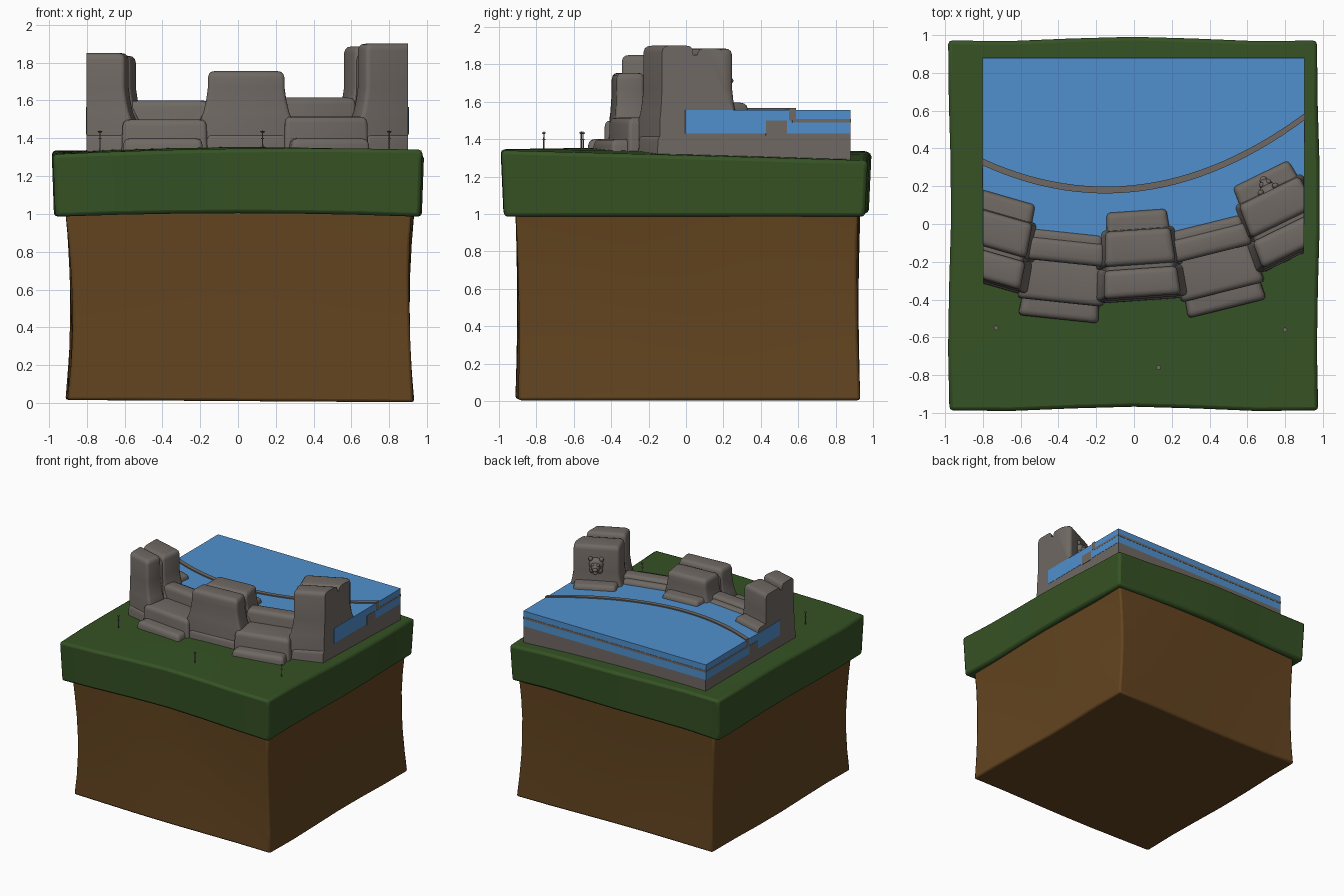
import bpy, bmesh, math
from mathutils import Matrix, Vector

if "Cube" in bpy.data.objects:
    bpy.data.objects.remove(bpy.data.objects["Cube"])

X0, X1 = -0.80, 0.90   # cut planes at the sides of the fountain


def material(name, rgb):
    m = bpy.data.materials.new(name)
    m.diffuse_color = (*rgb, 1)
    m.use_nodes = True
    m.node_tree.nodes["Principled BSDF"].inputs["Base Color"].default_value = m.diffuse_color
    return m


GRASS = material("grass", (0.036, 0.085, 0.018))
DIRT = material("dirt", (0.125, 0.058, 0.014))
STONE = material("stone", (0.16, 0.14, 0.125))
WATER = material("water", (0.08, 0.28, 0.62))


def finish(bm, name, mat, angle=35):
    bmesh.ops.recalc_face_normals(bm, faces=bm.faces)
    me = bpy.data.meshes.new(name)
    bm.to_mesh(me)
    bm.free()
    me.materials.append(mat)
    ob = bpy.data.objects.new(name, me)
    bpy.context.collection.objects.link(ob)
    bpy.ops.object.select_all(action='DESELECT')
    ob.select_set(True)
    bpy.context.view_layer.objects.active = ob
    bpy.ops.object.shade_smooth_by_angle(angle=math.radians(angle))
    return ob


def wobbly_block(name, mat, warp, bevel):
    """Subdivided unit cube (coordinates -1..1) reshaped by warp."""
    bm = bmesh.new()
    bmesh.ops.create_cube(bm, size=2)
    bmesh.ops.subdivide_edges(bm, edges=bm.edges[:], cuts=5, use_grid_fill=True)
    for v in bm.verts:
        v.co = warp(*v.co)
    ob = finish(bm, name, mat)
    b = ob.modifiers.new("soft_edges", 'BEVEL')
    b.width, b.segments, b.limit_method, b.angle_limit = bevel, 2, 'ANGLE', math.radians(50)


def dirt_warp(x, y, z):
    pinch = 0.025 * (1 - z * z)
    return Vector((0.01 + x * (0.915 - pinch) + 0.008 * math.sin(4 * y + 2 * z),
                   0.01 + y * (0.915 - pinch * 0.4) + 0.008 * math.sin(3 * x + z),
                   0.51 + 0.5 * z - 0.006 * x * (z < 0)))


def grass_warp(x, y, z):
    t = (z + 1) / 2
    u, v = (x + 1) / 2, (y + 1) / 2
    top = (1 - v) * (1.315 * (1 - u) + 1.34 * u) + v * (1.335 * (1 - u) + 1.285 * u)
    top += 0.035 * (1 - x * x) * (1 - 0.5 * y * y)
    low = 0.985 + 0.03 * (1 - x * x) * (1 - 0.4 * y * y)
    return Vector((x * (0.965 + 0.012 * t) + 0.008 * math.sin(4 * y + 1),
                   y * (0.965 + 0.015 * t) + 0.012 * math.cos(4 * x),
                   low + (top - low) * t))


wobbly_block("dirt_block", DIRT, dirt_warp, 0.015)
wobbly_block("grass_slab", GRASS, grass_warp, 0.02)


# Basin layers bounded in front and behind by curves over x
def slab(name, mat, front, back, z0, z1, x0=X0, x1=X1, n=28):
    bm = bmesh.new()
    xs = [x0 + (x1 - x0) * i / n for i in range(n + 1)]
    outline = [(x, front(x)) for x in xs] + [(x, back(x)) for x in reversed(xs)]
    f = bm.faces.new([bm.verts.new((x, y, z0)) for x, y in outline])
    g = bmesh.ops.extrude_face_region(bm, geom=[f])["geom"]
    for v in g:
        if isinstance(v, bmesh.types.BMVert):
            v.co.z = z1
    finish(bm, name, mat)


def arc(off):
    return lambda x: 0.18 + off + 0.35 * (x + 0.15) ** 2


def rear(x):
    return 0.88


def wall_line(x):
    return -0.17 + 0.15 * (x + 0.15) ** 2


slab("basin_base", STONE, wall_line, rear, 1.25, 1.43)
slab("water", WATER, wall_line, rear, 1.43, 1.557, X0 - 0.002, X1 + 0.002)
slab("basin_ledge", STONE, arc(0.0), lambda x: 0.882, 1.49, 1.508, X0 - 0.003, X1 + 0.003)
slab("kerb", STONE, arc(-0.018), arc(0.018), 1.50, 1.566, X0 - 0.004, X1 + 0.004)
slab("kerb_foot", STONE, arc(-0.14), arc(-0.03), 1.42, 1.50, X0 - 0.004, X1 + 0.004)


# Rounded stone: stacked rounded rectangles, flared at the foot, clipped at the sides
def add_stone(bm, place, taper, hw, y0, y1, top, flare=0.0):
    cy, hd = (y0 + y1) / 2, (y1 - y0) / 2
    levels = [(1.28, flare), (1.50, flare), (1.54, flare * .6), (1.60, flare * .25), (1.67, 0)] \
        if flare else [(1.28, 0.006)]
    levels += [(top - 0.035, 0), (top - 0.015, -0.005), (top - 0.004, -0.015), (top, -0.032)]
    rings = []
    for z, off in levels:
        a, b, r = hw + off, hd + off * (0.3 if off > 0 else 1), 0.022
        ring = []
        for k, (sx, sy) in enumerate(((1, 1), (-1, 1), (-1, -1), (1, -1))):
            for j in range(4):
                t = math.radians(90 * k + 30 * j)
                x = sx * (a - r) + r * math.cos(t)
                y = cy + sy * (b - r) + r * math.sin(t)
                ring.append(bm.verts.new(place @ Vector((x * (1 - taper * y), y, z))))
        rings.append(ring)
    for lo, hi in zip(rings, rings[1:]):
        for i in range(16):
            j = (i + 1) % 16
            bm.faces.new((lo[i], lo[j], hi[j], hi[i]))
    bm.faces.new(rings[0][::-1])
    bm.faces.new(rings[-1])


def clip_sides(bm):
    for x, n in ((X0, -1), (X1, 1)):
        cut = bmesh.ops.bisect_plane(bm, geom=bm.verts[:] + bm.edges[:] + bm.faces[:],
                                     plane_co=(x, 0, 0), plane_no=(n, 0, 0), clear_outer=True)
        edges = [e for e in cut["geom_cut"] if isinstance(e, bmesh.types.BMEdge)]
        if edges:
            bmesh.ops.holes_fill(bm, edges=edges, sides=0)


def wall_segment(name, cx, cy, angle, hw, blocks):
    place = Matrix.Translation((cx, cy, 0)) @ Matrix.Rotation(math.radians(angle), 4, 'Z')
    bm = bmesh.new()
    for y0, y1, top, flare, extra in blocks:
        part = bmesh.new()
        add_stone(part, place, 0.5, hw + extra, y0, y1, top, flare)
        clip_sides(part)
        me = bpy.data.meshes.new("tmp")
        part.to_mesh(me)
        part.free()
        bm.from_mesh(me)
        bpy.data.meshes.remove(me)
    finish(bm, name, STONE, 45)
    return place


def tall(h):   # front cap, groove, back cap, front foot, back foot
    return [(-0.215, -0.065, h, 0.035, 0), (-0.12, 0.02, h - 0.05, 0.03, -0.01),
            (-0.045, 0.14, h - 0.015, 0.045, 0), (-0.235, -0.1, 1.425, 0, 0.01),
            (0.0, 0.24, 1.595, 0, -0.005)]


def low(h):    # crest, back lip, seat, front foot
    return [(0.06, 0.18, h, 0, 0.03), (0.1, 0.225, h - 0.025, 0, 0.02),
            (-0.15, 0.1, h - 0.1, 0, 0.02), (-0.24, -0.05, 1.40, 0, 0)]


wall_segment("wall_left_tower", -0.745, -0.085, -16, 0.19, tall(1.85))
wall_segment("wall_left_seat", -0.375, -0.265, -6, 0.19, low(1.60))
wall_segment("wall_centre", 0.03, -0.17, 4, 0.185, tall(1.755))
wall_segment("wall_right_seat", 0.435, -0.215, 14, 0.19, low(1.615))
tower = wall_segment("wall_right_tower", 0.775, 0.05, 26, 0.19, tall(1.90))

# Animal head spout on the back of the right tower
bm = bmesh.new()
for x, y, z, sx, sy, sz in ((0, .14, 1.735, .058, .04, .055), (0, .17, 1.72, .036, .04, .04),
                            (0, .20, 1.712, .022, .025, .018), (0, .185, 1.68, .018, .02, .018),
                            (-.043, .15, 1.78, .017, .015, .02), (.043, .15, 1.78, .017, .015, .02),
                            (-.02, .185, 1.745, .014, .014, .01), (.02, .185, 1.745, .014, .014, .01),
                            (-.03, .15, 1.69, .022, .02, .03), (.03, .15, 1.69, .022, .02, .03)):
    bmesh.ops.create_icosphere(bm, subdivisions=2, radius=1, matrix=tower @ Matrix.Translation((x, y, z))
                               @ Matrix.Diagonal((sx, sy, sz, 1)))
finish(bm, "head_spout", STONE)

# Thin garden posts with a collar and a cap
for i, (x, y) in enumerate(((-0.73, -0.55), (0.13, -0.76), (0.80, -0.56))):
    bm = bmesh.new()
    for r0, r1, z0, z1 in ((.004, .003, 1.30, 1.44), (.008, .008, 1.395, 1.402), (.006, .013, 1.428, 1.437)):
        bmesh.ops.create_cone(bm, cap_ends=True, segments=8, radius1=r0, radius2=r1, depth=z1 - z0,
                              matrix=Matrix.Translation((x, y, (z0 + z1) / 2)))
    finish(bm, f"garden_post_{i + 1}", STONE)
